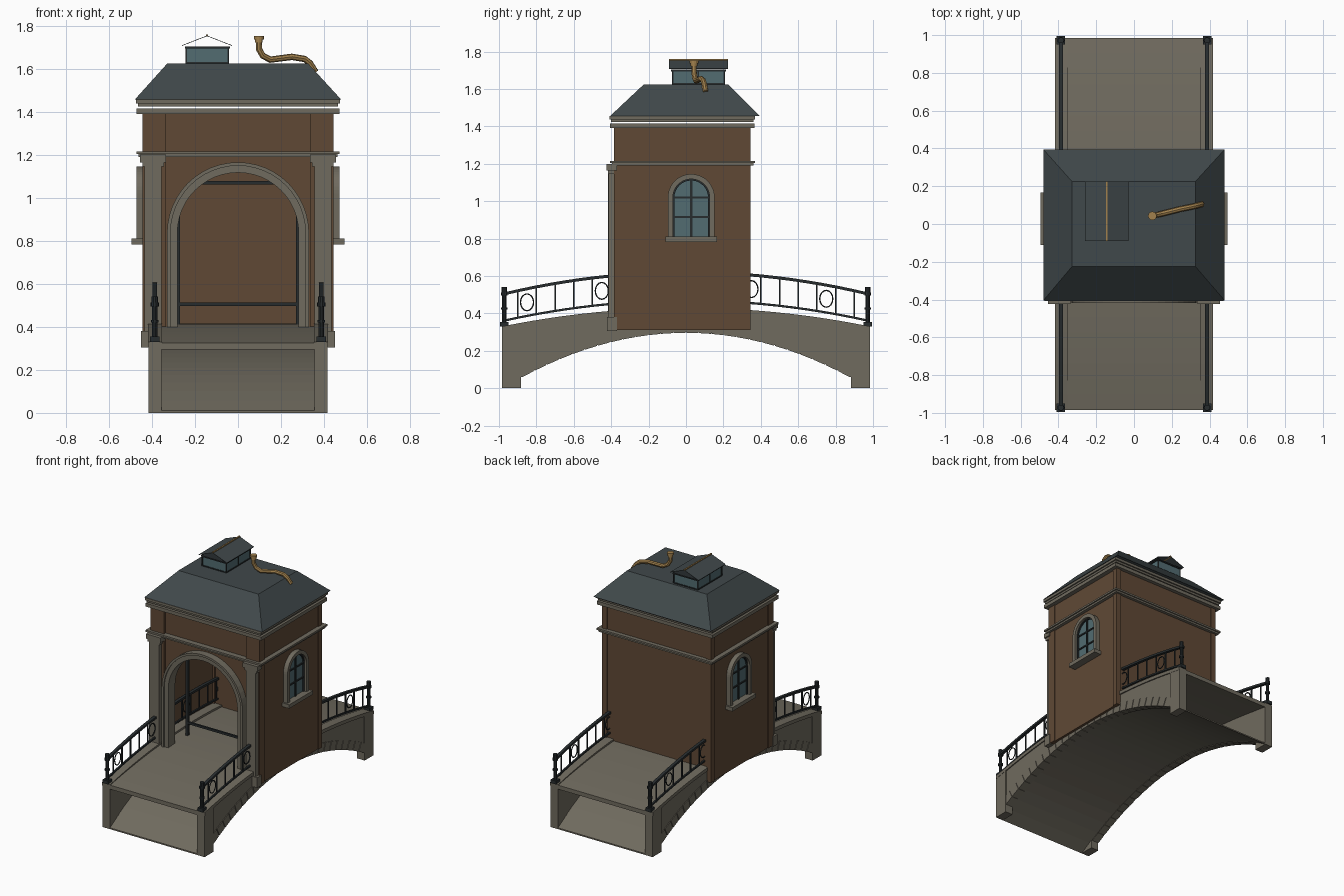
import bpy, bmesh, math
from mathutils import Vector

if "Cube" in bpy.data.objects:
    bpy.data.objects.remove(bpy.data.objects["Cube"])


def material(name, rgb):
    m = bpy.data.materials.new(name)
    m.diffuse_color = (*rgb, 1)
    m.use_nodes = True
    m.node_tree.nodes["Principled BSDF"].inputs["Base Color"].default_value = m.diffuse_color
    return m


STONE = material("grey stone", (0.162, 0.147, 0.114))
BRICK = material("brown brick", (0.115, 0.066, 0.036))
SLATE = material("dark slate", (0.051, 0.065, 0.069))
GLASS = material("teal glass", (0.085, 0.15, 0.165))
BRASS = material("brass", (0.36, 0.22, 0.075))
IRON = material("dark iron", (0.02, 0.025, 0.027))


def prism(axis, pts, lo, hi):
    """Outline extruded along an axis: x uses (y,z), y uses (x,z), z uses (x,y)."""
    i = "xyz".index(axis)

    def place(p, d):
        c = list(p)
        c.insert(i, d)
        return c

    def add(bm):
        a = [bm.verts.new(place(p, lo)) for p in pts]
        b = [bm.verts.new(place(p, hi)) for p in pts]
        bm.faces.new(a)
        bm.faces.new(b[::-1])
        for k in range(len(pts)):
            j = (k + 1) % len(pts)
            bm.faces.new((a[k], b[k], b[j], a[j]))
    return add


def box(x0, x1, y0, y1, z0, z1):
    x0, x1 = sorted((x0, x1))
    return prism("z", [(x0, y0), (x1, y0), (x1, y1), (x0, y1)], z0, z1)


def disc(x, y, r, z0, z1, n=10):
    t = [2 * math.pi * k / n for k in range(n)]
    return prism("z", [(x + r * math.cos(a), y + r * math.sin(a)) for a in t], z0, z1)


def build(name, mat, parts):
    bm = bmesh.new()
    for p in parts:
        p(bm)
    bmesh.ops.recalc_face_normals(bm, faces=bm.faces)
    me = bpy.data.meshes.new(name)
    bm.to_mesh(me)
    bm.free()
    me.materials.append(mat)
    ob = bpy.data.objects.new(name, me)
    bpy.context.collection.objects.link(ob)
    return ob


def tubes(name, mat, paths, r, cyclic=False, res=1):
    cu = bpy.data.curves.new(name, "CURVE")
    cu.dimensions = "3D"
    cu.bevel_depth, cu.bevel_resolution, cu.use_fill_caps = r, res, True
    for path in paths:
        sp = cu.splines.new("POLY")
        sp.points.add(len(path) - 1)
        for q, p in zip(sp.points, path):
            q.co = (*p, 1)
        sp.use_cyclic_u = cyclic
    cu.materials.append(mat)
    ob = bpy.data.objects.new(name, cu)
    bpy.context.collection.objects.link(ob)
    bpy.ops.object.select_all(action="DESELECT")
    ob.select_set(True)
    bpy.context.view_layer.objects.active = ob
    bpy.ops.object.convert(target="MESH")
    bpy.ops.object.shade_smooth_by_angle()


def arch(c, r, spring, base, n=24):
    top = [(c - r * math.cos(math.pi * k / n), spring + r * math.sin(math.pi * k / n)) for k in range(n + 1)]
    return [(c - r, base)] + top + [(c + r, base)]


def arch_band(c, r0, r1, spring, base):
    return arch(c, r1, spring, base) + arch(c, r0, spring, base)[::-1]


def strip(low, high, y0, y1, n=24):
    """Outline between two height curves along y."""
    ys = [y0 + (y1 - y0) * k / n for k in range(n + 1)]
    return [(y, low(y)) for y in ys] + [(y, high(y)) for y in ys[::-1]]


def hump(base, rise, span=0.985):
    return lambda y: base + rise * (1 - (y / span) ** 2)


soffit, top = hump(0.0, 0.30), hump(0.33, 0.10)
SIDES = (-1, 1)

# Bridge: deck, hollow arch underside, side walls, piers, coping
build("bridge_deck", STONE, [prism("x", strip(hump(0.295, 0.09), hump(0.325, 0.09), -0.985, 0.985), -0.36, 0.36)])
build("arch_underside", STONE, [prism("x", strip(soffit, hump(0.01, 0.30), -0.985, 0.985), -0.36, 0.36)])
build("bridge_side_walls", STONE, [prism("x", strip(soffit, hump(0.31, 0.10), -0.9, 0.9), *sorted((s * 0.357, s * 0.411))) for s in SIDES])
build("bridge_piers", STONE, [box(s * 0.355, s * 0.417, e - 0.052, e + 0.052, 0, 0.325) for s in SIDES for e in (-0.933, 0.933)])
build("bridge_coping", STONE, [prism("x", strip(hump(0.305, 0.10), top, -0.985, 0.985), *sorted((s * 0.353, s * 0.419))) for s in SIDES])

# Voussoir stones along the arch edge, with narrow joints
stones, N = [], 26
for k in range(N):
    ring = []
    for y, h in ((k + 0.04, 0), (k + 0.96, 0), (k + 0.96, 0.065), (k + 0.04, 0.065)):
        yy = -0.88 + 1.76 * y / N
        nrm = Vector((0.6 * yy / 0.985 ** 2, 1)).normalized()
        ring.append((yy + nrm.x * h, soffit(yy) - 0.004 + nrm.y * h))
    stones += [prism("x", ring, *sorted((s * 0.36, s * 0.416))) for s in SIDES]
build("arch_voussoirs", STONE, stones)

# Railings run the whole length of the bridge, on through the house
low, high = hump(0.362, 0.107, 0.97), hump(0.505, 0.115, 0.97)
rails, bars, posts, rings = [], [], [], []
for s in SIDES:
    x = s * 0.387
    rails.append(prism("x", strip(lambda y: low(y) - 0.006, lambda y: low(y) + 0.006, -0.97, 0.97), x - 0.006, x + 0.006))
    rails.append(prism("x", strip(lambda y: high(y) - 0.008, lambda y: high(y) + 0.008, -0.97, 0.97), x - 0.011, x + 0.011))
    for k in range(19):
        y = -0.9 + 0.1 * k
        bars.append(box(x - 0.004, x + 0.004, y - 0.004, y + 0.004, low(y), high(y)))
    for k in range(5):
        y = -0.85 + 0.4 * k
        zc = (low(y) + high(y)) / 2
        rings.append([(x, y + 0.035 * math.cos(a), zc + 0.045 * math.sin(a)) for a in [math.pi * j / 8 for j in range(16)]])
    for y in (-0.972, 0.972):
        posts += [box(x - 0.022, x + 0.022, y - 0.022, y + 0.022, 0.33, 0.355),
                  disc(x, y, 0.012, 0.355, 0.50), disc(x, y, 0.018, 0.42, 0.432),
                  disc(x, y, 0.019, 0.495, 0.512), disc(x, y, 0.015, 0.512, 0.542)]
build("railing_rails", IRON, rails)
build("railing_bars", IRON, bars)
build("railing_posts", IRON, posts)
tubes("railing_rings", IRON, rings, 0.004, cyclic=True)

# House walls; the front one is cut by the archway
opening = arch(0, 0.295, 0.835, 0.32)
build("front_wall", BRICK, [prism("y", [(-0.435, 0.32)] + opening + [(0.435, 0.32), (0.435, 1.39), (-0.435, 1.39)], -0.365, -0.335)])
build("side_walls", BRICK, [box(s * 0.42, s * 0.438, -0.345, 0.335, 0.31, 1.39) for s in SIDES])
build("back_wall", BRICK, [box(-0.43, 0.43, 0.315, 0.338, 0.31, 1.39)])
build("corner_piers", BRICK,
      [box(s * 0.335, s * 0.445, -0.385, -0.325, 0.31, 1.39) for s in SIDES] +
      [box(s * 0.405, s * 0.445, 0.305, 0.345, 0.31, 1.39) for s in SIDES])

# Stone bands around the house
build("string_course", STONE, [box(-0.462, 0.462, -0.395, 0.36, 1.19, 1.203), box(-0.472, 0.472, -0.405, 0.368, 1.203, 1.216)])
build("lower_cornice", STONE, [box(-0.472, 0.472, -0.405, 0.365, 1.39, 1.415)])
build("upper_cornice", STONE, [box(-0.465, 0.465, -0.40, 0.36, 1.424, 1.438), box(-0.475, 0.475, -0.408, 0.37, 1.438, 1.456)])

# Archway trim and front pilasters
build("archway_trim", STONE, [
    prism("y", arch_band(0, 0.282, 0.318, 0.835, 0.37), -0.41, -0.33),
    prism("y", arch_band(0, 0.314, 0.330, 0.835, 0.37), -0.418, -0.35)])
parts = []
for s in SIDES:
    parts += [box(s * 0.355, s * 0.435, -0.415, -0.38, 0.37, 1.17),
              box(s * 0.335, s * 0.452, -0.422, -0.37, 0.305, 0.38),
              box(s * 0.345, s * 0.445, -0.418, -0.375, 1.145, 1.165),
              box(s * 0.335, s * 0.455, -0.424, -0.37, 1.165, 1.20)]
build("front_pilasters", STONE, parts)

# Iron gate frame inside the house
build("gate_frame", IRON,
      [box(s * 0.270, s * 0.288, -0.20, -0.182, 0.40, 1.08) for s in SIDES] +
      [box(-0.28, 0.28, -0.198, -0.184, z - 0.008, z + 0.008) for z in (0.505, 1.07)])

# Arched windows on both sides
frames, panes, muntins = [], [], []
C = 0.028
for s in SIDES:
    frames += [prism("x", arch_band(C, 0.098, 0.125, 1.02, 0.80), *sorted((s * 0.43, s * 0.472))),
               box(s * 0.43, s * 0.495, C - 0.138, C + 0.138, 0.782, 0.81)]
    panes.append(prism("x", arch(C, 0.1, 1.02, 0.80), *sorted((s * 0.437, s * 0.445))))
    muntins.append(prism("x", arch_band(C, 0.090, 0.100, 1.02, 0.80), *sorted((s * 0.44, s * 0.455))))
    muntins.append(box(s * 0.44, s * 0.453, C - 0.006, C + 0.006, 0.80, 1.115))
    muntins += [box(s * 0.44, s * 0.452, C - 0.095, C + 0.095, z - 0.005, z + 0.005) for z in (0.915, 1.02)]
build("window_frames", STONE, frames)
build("window_panes", GLASS, panes)
build("window_bars", IRON, muntins)


# Hipped roof with flat top
def frustum(bm):
    a = [bm.verts.new((x, y, 1.456)) for x, y in ((-0.48, -0.405), (0.48, -0.405), (0.48, 0.395), (-0.48, 0.395))]
    b = [bm.verts.new((x, y, 1.625)) for x, y in ((-0.328, -0.225), (0.325, -0.225), (0.325, 0.225), (-0.328, 0.225))]
    bm.faces.new(a[::-1])
    bm.faces.new(b)
    for k in range(4):
        j = (k + 1) % 4
        bm.faces.new((a[k], a[j], b[j], b[k]))


build("main_roof", SLATE, [frustum])

# Roof lantern: glass box, frame, open thin gable roof, brass ridge
build("lantern_glass", GLASS, [box(-0.24, -0.045, -0.072, 0.205, 1.62, 1.698)])
build("lantern_frame", IRON,
      [box(-0.247, -0.038, -0.08, 0.213, 1.694, 1.703), box(-0.244, -0.041, -0.076, 0.209, 1.622, 1.632)] +
      [box(x - 0.004, x + 0.004, y - 0.004, y + 0.004, 1.62, 1.70) for x in (-0.24, -0.045) for y in (-0.072, 0.0665, 0.205)])
RX = -0.144
build("lantern_roof", SLATE, [
    prism("y", [(RX, 1.754), (RX + s * 0.116, 1.709), (RX + s * 0.116, 1.706), (RX, 1.751)], -0.09, 0.225) for s in SIDES])
build("lantern_ridge", BRASS, [box(RX - 0.005, RX + 0.005, -0.09, 0.225, 1.749, 1.759)])

# Brass chimney pipe with flared cap
tubes("chimney_pipe", BRASS, [[(0.36, 0.105, 1.585), (0.335, 0.098, 1.625), (0.31, 0.092, 1.645), (0.25, 0.08, 1.655),
                               (0.15, 0.055, 1.642), (0.115, 0.047, 1.66), (0.098, 0.043, 1.69), (0.097, 0.043, 1.74)]], 0.015, res=2)
build("chimney_cap", BRASS, [disc(0.097, 0.043, 0.018, 1.722, 1.738, 12), disc(0.097, 0.043, 0.023, 1.736, 1.752, 12)])
